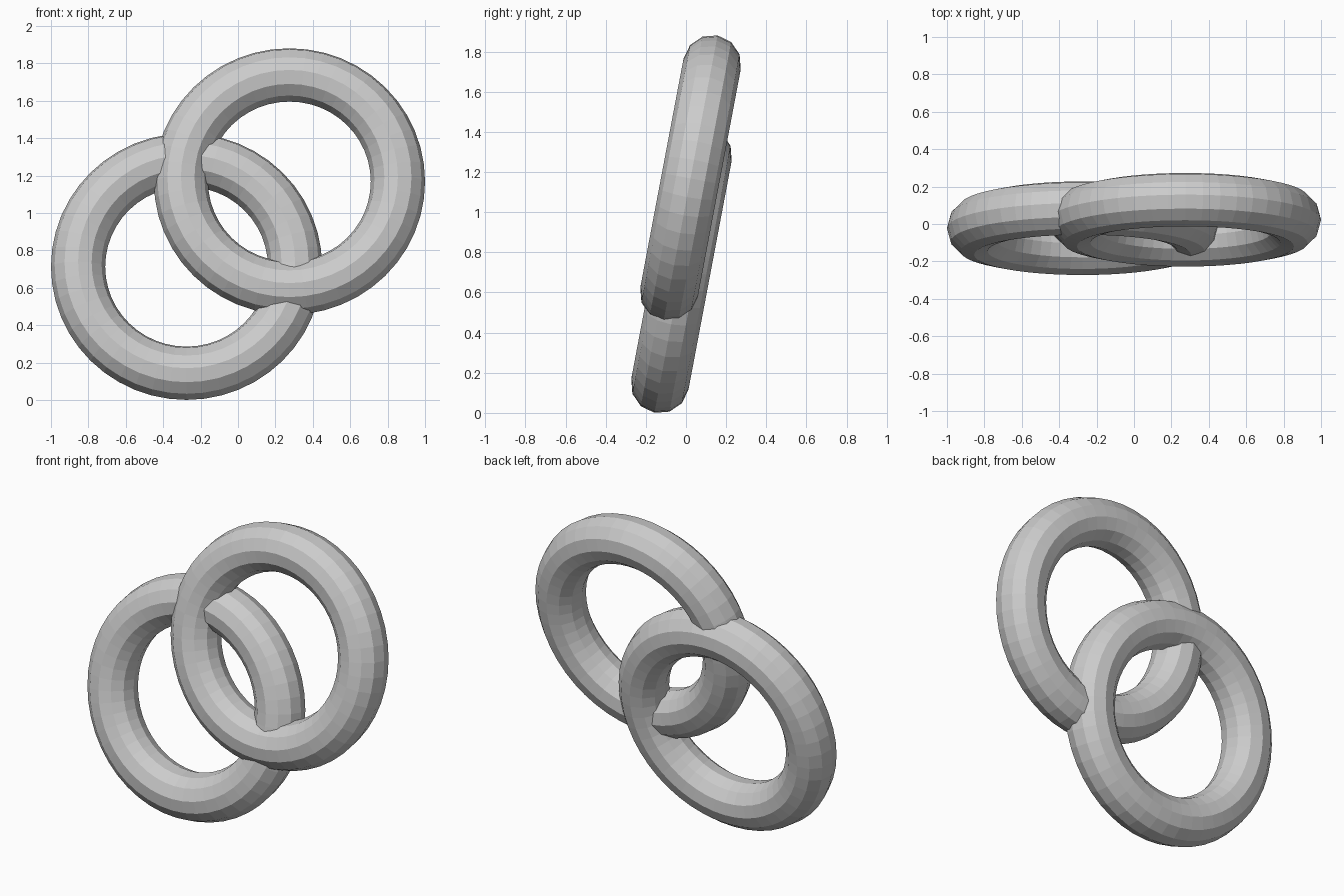
import bpy
from math import radians

if "Cube" in bpy.data.objects:
    bpy.data.objects.remove(bpy.data.objects["Cube"])

LEAN = radians(10.7)  # rings lean back at the top


def ring(name, x, y, z):
    bpy.ops.mesh.primitive_torus_add(
        major_radius=0.58, minor_radius=0.145,
        major_segments=48, minor_segments=12,
        location=(x, y, z), rotation=(radians(90) - LEAN, 0, 0))
    obj = bpy.context.object
    obj.name = name
    bpy.ops.object.shade_flat()
    return obj


# Two overlapping parallel rings, the upper one slightly in front
ring("lower_ring", -0.275, -0.0225, 0.713)
ring("upper_ring", 0.275, 0.0225, 1.168)
